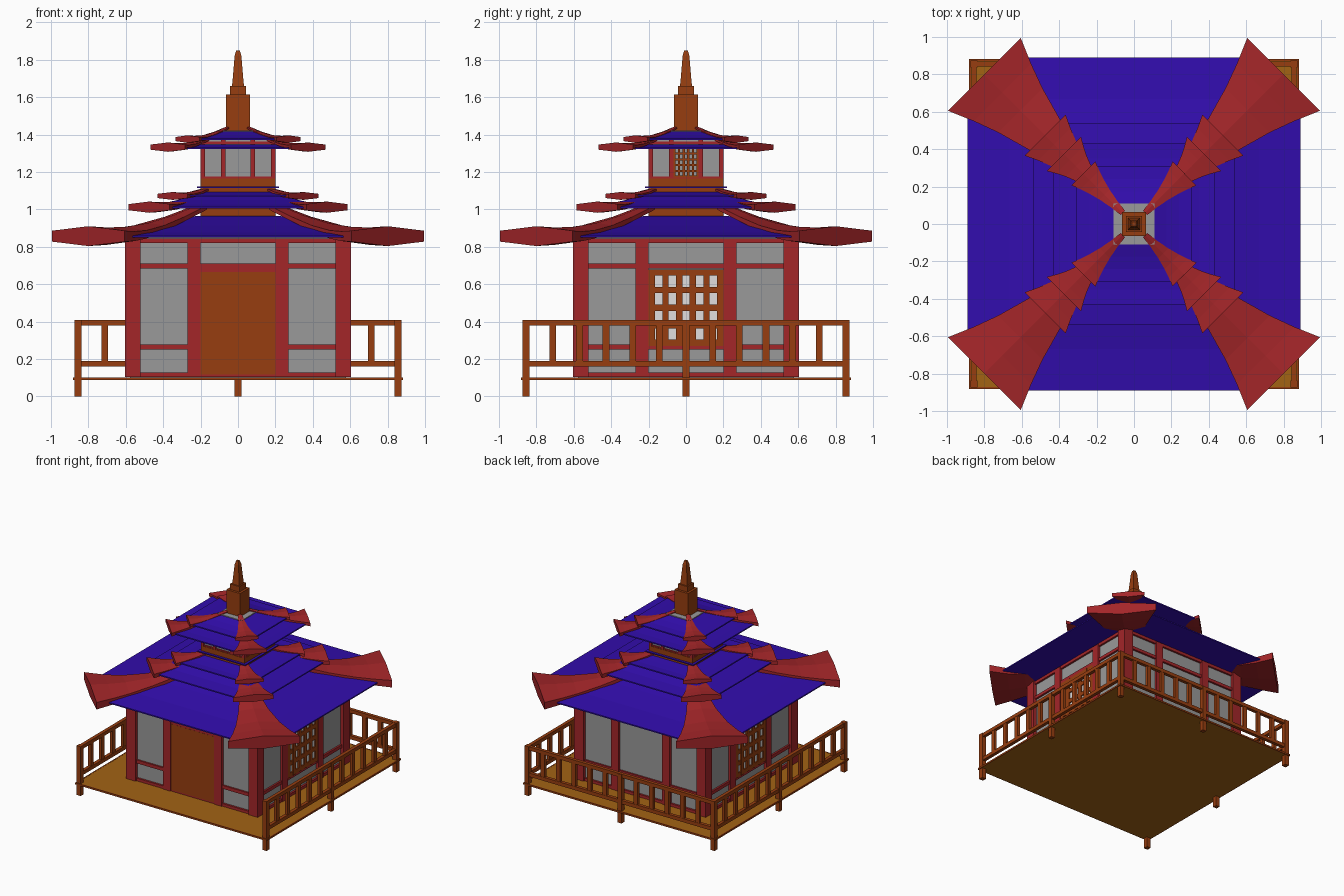
import bpy, bmesh, math
from mathutils import Matrix, Vector

if "Cube" in bpy.data.objects:
    bpy.data.objects.remove(bpy.data.objects["Cube"])


def material(name, r, g, b):
    m = bpy.data.materials.new(name)
    m.diffuse_color = (r, g, b, 1)
    m.use_nodes = True
    m.node_tree.nodes["Principled BSDF"].inputs["Base Color"].default_value = m.diffuse_color
    return m


RED = material("red_timber", 0.37, 0.019, 0.022)
BROWN = material("brown_wood", 0.31, 0.048, 0.005)
DECK = material("deck_wood", 0.36, 0.125, 0.007)
BLUE = material("blue_roof", 0.032, 0.004, 0.42)
GRAY = material("gray_wall", 0.32, 0.32, 0.32)
WHITE = material("white_paper", 0.75, 0.74, 0.74)


def finish(name, bm, mat):
    bmesh.ops.recalc_face_normals(bm, faces=bm.faces)
    me = bpy.data.meshes.new(name)
    bm.to_mesh(me)
    bm.free()
    me.materials.append(mat)
    ob = bpy.data.objects.new(name, me)
    bpy.context.collection.objects.link(ob)
    return ob


def boxes(name, spans, mat, turns=(0,)):
    """Boxes (x0,x1,y0,y1,z0,z1), described on the front and turned to other sides."""
    bm = bmesh.new()
    for k in turns:
        rot = Matrix.Rotation(k * math.pi / 2, 4, 'Z')
        for x0, x1, y0, y1, z0, z1 in spans:
            mid = Vector((x0 + x1, y0 + y1, z0 + z1)) / 2
            mat4 = rot @ Matrix.Translation(mid) @ Matrix.Diagonal((x1 - x0, y1 - y0, z1 - z0, 1))
            bmesh.ops.create_cube(bm, size=1, matrix=mat4)
    return finish(name, bm, mat)


def loft(bm, loops):
    rings = [[bm.verts.new(p) for p in loop] for loop in loops]
    n = len(rings[0])
    for a, b in zip(rings, rings[1:]):
        for i in range(n):
            j = (i + 1) % n
            bm.faces.new((a[i], a[j], b[j], b[i]))
    bm.faces.new(rings[0])
    bm.faces.new(rings[-1])


def square(r, z):
    return [(-r, -r, z), (r, -r, z), (r, r, z), (-r, r, z)]


def lattice(name, hw, z0, z1, cols, rows, bar, y):
    """Window grid on both sides with a pale sheet behind."""
    px, pz = (2 * hw - bar) / cols, (z1 - z0 - bar) / rows
    spans = [(-hw + i * px, -hw + i * px + bar, -y, -y + 0.02, z0, z1) for i in range(cols + 1)]
    spans += [(-hw, hw, -y + 0.001, -y + 0.02, z0 + i * pz, z0 + i * pz + bar) for i in range(rows + 1)]
    boxes(name, spans, BROWN, (1, 3))
    boxes(name + "_paper", [(-hw + .002, hw - .002, -y + 0.011, -y + 0.018, z0 + .002, z1 - .002)],
          WHITE, (1, 3))


ALL = (0, 1, 2, 3)

# Deck with rim and posts
boxes("deck", [(-.875, .875, -.875, .875, .088, .101)], DECK)
boxes("deck_rim", [(-.882, .882, -.882, -.872, .088, .102)], BROWN, ALL)
P = .855
boxes("corner_posts", [(-P - .019, -P + .019, -P - .019, -P + .019, 0, .41)], BROWN, ALL)
boxes("middle_posts", [(-.018, .018, -P - .018, -P + .018, 0, .405)], BROWN, (1, 2, 3))

# Railings on the sides and back
rail = [(-P, P, -P - .014, -P + .014, z, z + .03) for z in (.16, .378)]
rail += [(x - .018, x + .018, -P - .012, -P + .012, .17, .39)
         for x in (-P + i * P / 6 for i in range(1, 12))]
boxes("railing", rail, BROWN, (1, 2, 3))

# Main hall walls and timber frame
boxes("hall_walls", [(-.578, .578, -.578, .578, .1, .85)], GRAY)
boxes("hall_corner_posts", [(-.605, -.52, -.605, -.52, .105, .845)], RED, ALL)
frame = [(s * .235 - .034, s * .235 + .034, -.6, -.56, .105, .84) for s in (-1, 1)]
frame += [(-.55, .55, -.594, -.56, z0, z1) for z0, z1 in ((.683, .71), (.82, .845), (.105, .128))]
boxes("hall_frame", frame, RED, ALL)
boxes("hall_low_rails", [(s * .385 - .14, s * .385 + .14, -.592, -.56, .25, .278) for s in (-1, 1)],
      RED, ALL)
boxes("hall_center_rails", [(-.21, .21, -.592, -.56, .25, .278)], RED, (1, 2, 3))
boxes("door", [(-.2, .2, -.597, -.57, .118, .665)], BROWN)
boxes("door_lintel", [(-.21, .21, -.596, -.57, .662, .69)], RED)
lattice("hall_lattice", .2, .27, .68, 5, 4, .034, .598)

# Upper tower with base, frame and windows
boxes("tower_base", [(-.2, .2, -.2, .2, .88, 1.165)], BROWN)
boxes("tower_base_trim", [(-.22, .22, -.22, .22, 1.115, 1.123)], BLUE)
boxes("tower_walls", [(-.188, .188, -.188, .188, 1.16, 1.385)], GRAY)
boxes("tower_corner_posts", [(-.2, -.176, -.2, -.176, 1.16, 1.38)], RED, ALL)
tower = [(s * .079 - .012, s * .079 + .012, -.198, -.18, 1.165, 1.38) for s in (-1, 1)]
tower += [(-.19, .19, -.196, -.18, z, z + .012) for z in (1.163, 1.35)]
boxes("tower_frame", tower, RED, ALL)
lattice("tower_lattice", .066, 1.17, 1.335, 5, 5, .011, .199)


def roof(name, eave, z, top, ztop, cut):
    """Concave hipped roof whose eave corners are cut off where the horns end."""
    bm = bmesh.new()
    loops = []
    for t, f, dz in ((0, 0, -.006), (0, 0, .004), (.33, .2, 0), (.65, .53, 0), (1, 1, 0)):
        r = eave + (top - eave) * t
        k = 2 * cut - .03 - r if t == 0 else r * .97
        h = z + (ztop - z) * f + dz
        loops.append([(-k, -r, h), (k, -r, h), (r, -k, h), (r, k, h),
                      (k, r, h), (-k, r, h), (-r, k, h), (-r, -k, h)])
    loft(bm, loops)
    finish(name, bm, BLUE)


def horns(name, c0, w, z, h, c1, z1):
    """Flared ridge beams on the four diagonals, widest at the eave."""
    bm = bmesh.new()
    for k in ALL:
        rot = Matrix.Rotation((k + .5) * math.pi / 2, 4, 'Z')
        loops = []
        for t, fw, fz, fh in ((0, 1, 0, 1), (.16, .79, .0, .88), (.32, .61, .06, .75),
                              (.54, .42, .27, .55), (.77, .27, .6, .42), (1, .18, 1, .36)):
            d = (c0 + (c1 - c0) * t) * math.sqrt(2)
            a, b, m = w * fw, h * fh, z + (z1 - z) * fz
            loops.append([rot @ Vector((d, y, m + dz)) for y, dz in
                          ((-a, -b * .55), (0, -b), (a, -b * .55), (a, b * .55), (0, b), (-a, b * .55))])
        loft(bm, loops)
    finish(name, bm, RED)


# Five stacked roofs: eave, z, top half width, top z | horn c, half width, z, height, inner c, inner z
for name, r, hn in (
    ("lower_roof", (.89, .855, .22, .966), (.80, .275, .857, .053, .2, 1.01)),
    ("second_roof", (.54, 1.01, .2, 1.088), (.475, .155, 1.012, .03, .17, 1.085)),
    ("third_roof", (.39, 1.074, .2, 1.092), (.35, .112, 1.072, .021, .13, 1.125)),
    ("fourth_roof", (.43, 1.328, .19, 1.348), (.375, .13, 1.333, .025, .17, 1.372)),
    ("top_roof", (.31, 1.376, .1, 1.418), (.27, .09, 1.376, .02, .06, 1.435)),
):
    roof(name, *r, hn[0])
    horns(name + "_horns", *hn)

# Cap plate and stepped spire
boxes("roof_cap", [(-.11, .11, -.11, .11, 1.41, 1.422)], GRAY)
bm = bmesh.new()
loft(bm, [square(r, z) for r, z in (
    (.063, 1.41), (.063, 1.615), (.044, 1.615), (.044, 1.66), (.032, 1.66),
    (.028, 1.70), (.018, 1.82), (.01, 1.85))])
finish("spire", bm, BROWN)
